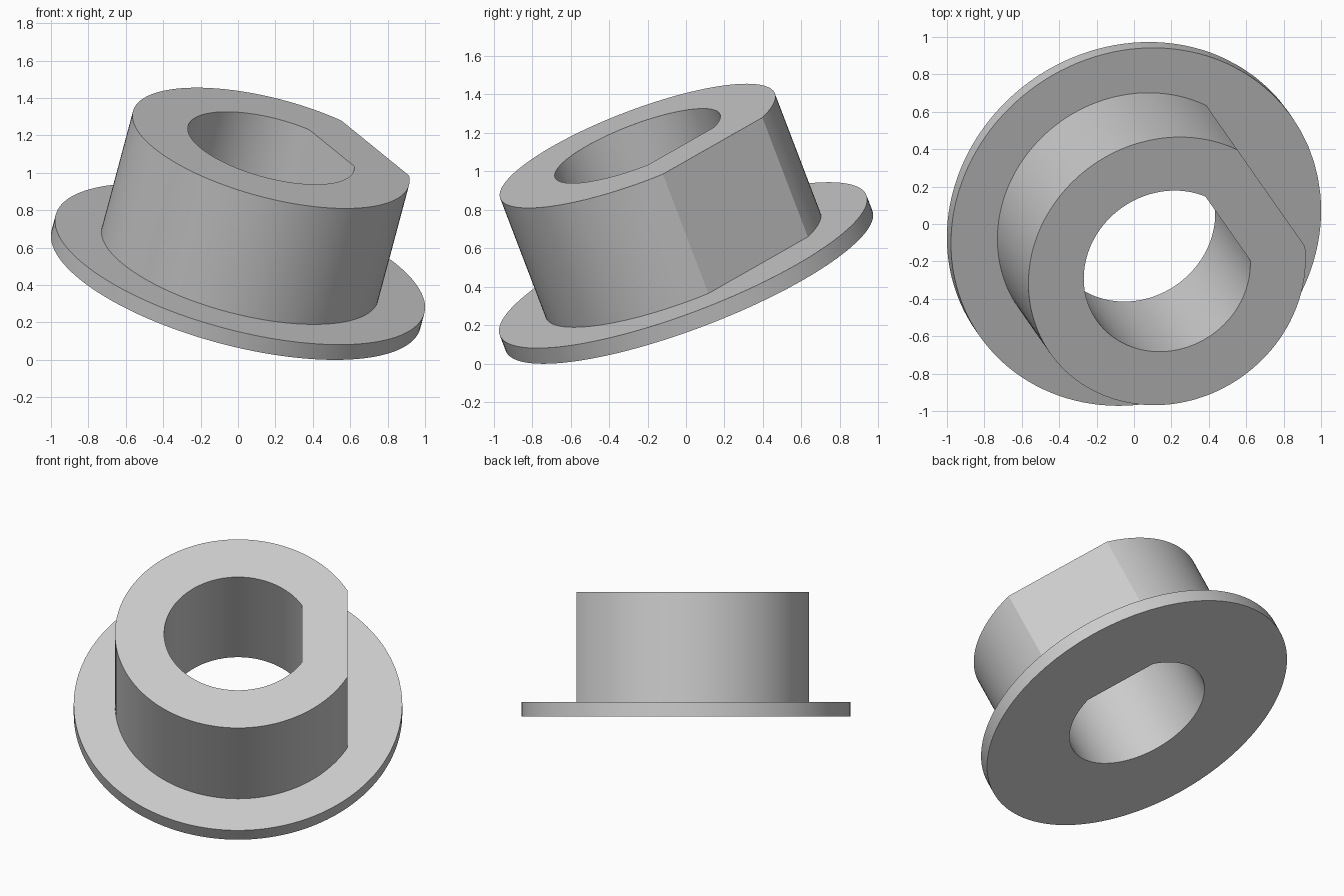
import bpy, bmesh
from math import acos, cos, sin, pi, radians

cube = bpy.data.objects.get("Cube")
if cube:
    bpy.data.objects.remove(cube, do_unlink=True)

ARC, FLAT = 112, 10          # points along the round part and along the flat
FLANGE_R, BODY_R, HOLE_R = 1.02, 0.764, 0.459
BODY_FLAT, HOLE_FLAT = 0.68, 0.397
FLANGE_T, HEIGHT = 0.09, 0.774


def ring(bm, radius, z, corner, flat=None):
    """Circle, or D shape whose flat side faces local +x."""
    angles = [corner + (2 * pi - 2 * corner) * i / ARC for i in range(ARC + 1)]
    angles += [-corner + 2 * corner * i / FLAT for i in range(1, FLAT)]
    verts = []
    for i, a in enumerate(angles):
        r = flat / cos(a) if flat and i > ARC else radius
        verts.append(bm.verts.new((r * cos(a), r * sin(a), z)))
    return verts


# Flanged bushing: rings from the flange underside, up the body and down the bore
body_corner = acos(BODY_FLAT / BODY_R)
hole_corner = acos(HOLE_FLAT / HOLE_R)
bm = bmesh.new()
rings = [
    ring(bm, FLANGE_R, 0, body_corner),
    ring(bm, FLANGE_R, FLANGE_T, body_corner),
    ring(bm, BODY_R, FLANGE_T, body_corner, BODY_FLAT),
    ring(bm, BODY_R, HEIGHT, body_corner, BODY_FLAT),
    ring(bm, HOLE_R, HEIGHT, hole_corner, HOLE_FLAT),
    ring(bm, HOLE_R, 0, hole_corner, HOLE_FLAT),
]
for lower, upper in zip(rings, rings[1:] + rings[:1]):
    for i in range(len(lower)):
        j = (i + 1) % len(lower)
        bm.faces.new((lower[i], lower[j], upper[j], upper[i]))
bmesh.ops.recalc_face_normals(bm, faces=bm.faces)
mesh = bpy.data.meshes.new("flanged_bushing")
bm.to_mesh(mesh)
bm.free()

# Plain grey material
grey = bpy.data.materials.new("light grey")
grey.use_nodes = True
grey.diffuse_color = (0.6, 0.6, 0.6, 1)
grey.node_tree.nodes["Principled BSDF"].inputs["Base Color"].default_value = (0.6, 0.6, 0.6, 1)
mesh.materials.append(grey)

# Tilted pose, resting on the rim of the flange
bushing = bpy.data.objects.new("flanged_bushing", mesh)
bpy.context.collection.objects.link(bushing)
tilt = radians(25)
bushing.rotation_euler = (tilt, 0, radians(35))
bushing.location = (-0.011, 0.016, FLANGE_R * sin(tilt))

bpy.ops.object.select_all(action="DESELECT")
bushing.select_set(True)
bpy.context.view_layer.objects.active = bushing
bpy.ops.object.shade_smooth_by_angle(angle=radians(20))
